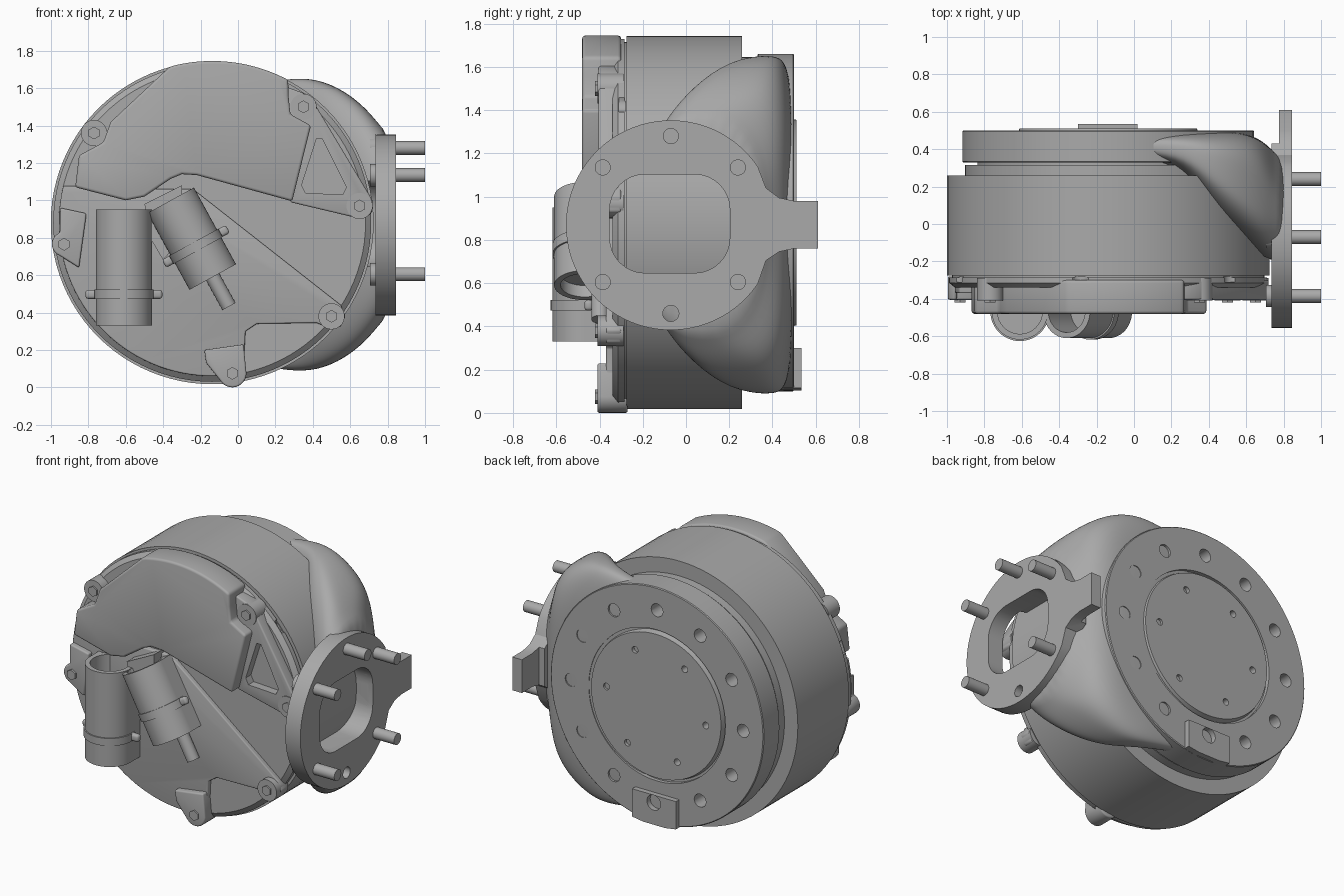
import bpy, bmesh
from math import sin, cos, pi, radians
from mathutils import Vector

cube = bpy.data.objects.get("Cube")
if cube:
    bpy.data.objects.remove(cube)

metal = bpy.data.materials.new("cast grey metal")
metal.use_nodes = True
GREY = (0.4, 0.4, 0.4, 1)
metal.diffuse_color = GREY
metal.node_tree.nodes["Principled BSDF"].inputs["Base Color"].default_value = GREY

CX, CZ = -0.138, 0.88      # main axis, running along y


def make(name, bm):
    bmesh.ops.recalc_face_normals(bm, faces=bm.faces)
    me = bpy.data.meshes.new(name)
    bm.to_mesh(me)
    bm.free()
    ob = bpy.data.objects.new(name, me)
    me.materials.append(metal)
    bpy.context.collection.objects.link(ob)
    return ob


def prism(name, pts, a, b, axis="Y", bevel=0):
    """Extrude an outline between a and b along the axis."""
    bm = bmesh.new()
    put = (lambda p, t: (p[0], t, p[1])) if axis == "Y" else (lambda p, t: (t, p[0], p[1]))
    low, high = [[bm.verts.new(put(p, t)) for p in pts] for t in (a, b)]
    bm.faces.new(low)
    bm.faces.new(high)
    for i in range(len(pts)):
        j = (i + 1) % len(pts)
        bm.faces.new((low[i], low[j], high[j], high[i]))
    ob = make(name, bm)
    if bevel:
        m = ob.modifiers.new("bevel", "BEVEL")
        m.width, m.segments, m.limit_method = bevel, 3, "ANGLE"
    return ob


def rod(name, p, q, r, n=32):
    """Cylinder from point p to point q."""
    p, q = Vector(p), Vector(q)
    bm = bmesh.new()
    bmesh.ops.create_cone(bm, cap_ends=True, segments=n, radius1=r, radius2=r, depth=(q - p).length)
    turn = Vector((0, 0, 1)).rotation_difference(q - p).to_matrix().to_4x4()
    bmesh.ops.transform(bm, matrix=turn, verts=bm.verts)
    bmesh.ops.translate(bm, vec=(p + q) / 2, verts=bm.verts)
    return make(name, bm)


def arc(cx, cz, r, start, end, n=24):
    angles = [radians(start + (end - start) * i / n) for i in range(n + 1)]
    return [(cx + r * cos(t), cz + r * sin(t)) for t in angles]


def cut(ob, cutters):
    for c in cutters:
        c.hide_render = True
        m = ob.modifiers.new("cut", "BOOLEAN")
        m.operation, m.object, m.solver = "DIFFERENCE", c, "EXACT"
    bake(ob)
    for c in cutters:
        bpy.data.objects.remove(c)


def bake(ob):
    bpy.context.view_layer.update()
    graph = bpy.context.evaluated_depsgraph_get()
    me = bpy.data.meshes.new_from_object(ob.evaluated_get(graph))
    ob.modifiers.clear()
    ob.data = me


# Turned housing: front lid, drum, groove, rear flange and rear disc
profile = [(0, -.34), (.82, -.34), (.85, -.315), (.85, -.285), (.835, -.285), (.835, -.275),
           (.863, -.275), (.863, .26), (.765, .26), (.765, .315), (.7, .315), (.7, .33),
           (.775, .33), (.78, .335), (.78, .495), (.775, .5), (.5, .5), (.5, .475),
           (.485, .475), (.475, .51), (0, .51)]
bm = bmesh.new()
chain = [bm.verts.new((CX + r, y, CZ)) for r, y in profile]
edges = [bm.edges.new(e) for e in zip(chain, chain[1:])]
bmesh.ops.spin(bm, geom=chain + edges, cent=(CX, 0, CZ), axis=(0, 1, 0), angle=2 * pi, steps=96)
bmesh.ops.remove_doubles(bm, verts=bm.verts, dist=0.0005)
housing = make("housing", bm)


def around(r, deg, y):
    return Vector((CX + r * sin(radians(deg)), y, CZ + r * cos(radians(deg))))


holes = [rod("cutter", around(.63, 30 * i, .4), around(.63, 30 * i, .6), .043, 20) for i in range(12) if i != 6]
holes += [rod("cutter", around(.365, 25 + 60 * i, .46), around(.365, 25 + 60 * i, .6), .022, 16) for i in range(6)]
holes += [rod("cutter", around(.87, 60 * i - 10, -.31), around(.87, 60 * i - 10, -.28), .05, 12) for i in range(6)]
cut(housing, holes)

# Rear locating pad with its hole
pad = prism("rear_pad", [(-.3, .3), (.02, .3), (.02, .116), (-.06, .104), (-.22, .104), (-.3, .116)], .45, .535)
cut(pad, [rod("cutter", (CX, .4, CZ - .63), (CX, .6, CZ - .63), .05)])

# Raised front cover with a stepped lower edge
prism("front_cover", [(-.87, 1.07), (-.85, 1.24), (-.72, 1.31), (-.68, 1.42), (-.37, 1.71)]
      + arc(CX, CZ, .865, 104, 62) + [(.27, 1.56), (.28, 1.46), (.39, 1.4), (.29, .995),
      (-.22, 1.135), (-.3, 1.14), (-.36, 1.115), (-.5, 1.02), (-.6, 1.0)], -.48, -.3, bevel=.015)

# Side web with triangular pocket
web = prism("cover_web", [(.25, 1.61), (.36, 1.57), (.42, 1.5), (.72, 1.0), (.715, .93), (.66, .9),
            (.28, .99), (.25, 1.2)], -.405, -.3, bevel=.01)
cut(web, [prism("cutter", [(.42, 1.33), (.34, 1.08), (.36, 1.04), (.56, 1.03), (.58, 1.07), (.45, 1.33)], -.5, -.35)])

# Low plate under the connectors
prism("connector_plate", [(-.24, 1.06), (.55, .44), (.575, .38), (.55, .325), (.5, .31), (.42, .345),
      (.1, .34), (.04, .3), (.03, .11)] + arc(CX, CZ, .82, -78, -194, 40) + [(-.5, 1.06)], -.37, -.3, bevel=.008)

# Bolt lugs
prism("lower_lug", arc(-.03, .075, .075, -150, 0, 12) + [(.03, .23), (-.18, .2), (-.17, .13)], -.41, -.27, bevel=.01)
prism("right_lug", arc(-.93, .765, .065, 110, 250, 12) + [(-.85, .64), (-.81, .93), (-.95, .96)], -.405, -.28, bevel=.01)
for name, x, z in [("upper_right_lug", -.77, 1.36), ("upper_left_lug", .35, 1.5),
                   ("left_lug", .65, .97), ("lower_left_lug", .5, .38)]:
    rod(name, (x, -.41, z), (x, -.29, z), .07)
for i, (x, z) in enumerate([(-.77, 1.36), (.35, 1.5), (.65, .97), (.5, .38), (-.03, .075), (-.93, .765)]):
    rod(f"lug_bolt_{i}", (x, -.42, z), (x, -.38, z), .034, 6)


# Barrel connectors: hollow tube, saddle and clamp ring
def connector(name, top, bottom, r, ring_at):
    y = -.468
    t, b = Vector((top[0], y, top[1])), Vector((bottom[0], y, bottom[1]))
    d = (b - t).normalized()
    side = Vector((-d.z, 0, d.x)) * r
    barrel = rod(name, t, b, r, 48)
    cut(barrel, [rod("cutter", t - d * .1, t + d * .25, r - .03), rod("cutter", b - d * .06, b + d * .1, r - .03)])
    corners = [t + d * .26 + side, t + d * .26 - side, b - d * .07 - side, b - d * .07 + side]
    prism(name + "_saddle", [(p.x, p.z) for p in corners], y, -.33)
    for s in (1, -1):
        cheek = [t + side * s, t + side * s * .8, b + side * s * .8, b + side * s]
        prism(name + "_cheek", [(p.x, p.z) for p in cheek], y, -.33)
    c = t.lerp(b, ring_at)
    rod(name + "_clamp", c - d * .025, c + d * .025, r + .008, 48)
    ear = side * 1.37
    ears = [c + ear - d * .024, c - ear - d * .024, c - ear + d * .024, c + ear + d * .024]
    prism(name + "_clamp_ears", [(p.x, p.z) for p in ears], -.47, -.43, bevel=.015)
    return b, d


connector("large_connector", (-.61, .95), (-.61, .33), .15, .73)
end, way = connector("small_connector", (-.36, 1.0), (-.135, .59), .142, .6)
rod("small_connector_pin", end - way * .1 + Vector((0, .07, 0)), end + way * .18 + Vector((0, .07, 0)), .04)
prism("connector_bridge", [(-.5, .98), (-.3, 1.08), (-.3, .8), (-.4, .68), (-.47, .8)], -.45, -.33)

# Side duct lofted from the rear flange to the outlet
sections = [(-.1, .34, .42, .485, .72), (.08, .31, .4, .49, .75), (.27, .26, .38, .497, .785),
            (.42, .02, .3, .497, .785), (.57, -.1, .2, .495, .72), (.69, -.19, .12, .45, .62),
            (.76, -.22, .08, .37, .53), (.82, -.23, .05, .35, .47)]
bm = bmesh.new()
loops = []
for x, front, mid, back, half in sections:
    loop = []
    for i in range(32):
        t = 2 * pi * (i + .5) / 32
        c, s = cos(t), sin(t)
        power = .45 if c > 0 and x < .7 else .85
        y = mid + ((back - mid) if c > 0 else (mid - front)) * abs(c) ** power * (1 if c > 0 else -1)
        z = CZ - .01 + half * abs(s) ** power * (1 if s > 0 else -1)
        loop.append(bm.verts.new((x, y, z)))
    loops.append(loop)
for a, b in zip(loops, loops[1:]):
    for i in range(32):
        j = (i + 1) % 32
        bm.faces.new((a[i], a[j], b[j], b[i]))
bm.faces.new(loops[0])
bm.faces.new(loops[-1])
duct = make("side_duct", bm)
duct.modifiers.new("smooth", "SUBSURF").levels = 2


def opening(a, b):
    pts = []
    for y, z, start in [(.04, .94, 0), (-.19, .94, 90), (-.19, .81, 180), (.04, .81, 270)]:
        pts += arc(y, z, .163, start, start + 90, 8)
    return prism("cutter", pts, a, b, "X")


cut(duct, [opening(.6, 1)])

# Outlet flange with tab, opening and one empty bolt hole
FY, FZ = -.07, .868
tab = [(.37, .705), (.43, .745), (.5, .76), (.61, .76), (.61, .98), (.5, .98), (.43, .995), (.37, 1.04)]
flange = prism("outlet_flange", arc(FY, FZ, .485, 34, 326, 64) + tab, .735, .845, "X")
low = rod("cutter", (.7, FY, .46), (.9, FY, .46), .037)
step = prism("cutter", [(.43, .6), (.7, .6), (.7, 1.1), (.43, 1.1)], .7, .775, "X")
cut(flange, [opening(.6, 1), low, step])

# Studs with round heads behind the flange
for i, (y, z) in enumerate([(-.07, 1.28), (.24, 1.135), (-.385, 1.135), (.24, .605), (-.385, .605)]):
    rod(f"stud_{i}", (.72, y, z), (1.0, y, z), .037)
    rod(f"stud_head_{i}", (.705, y, z), (.74, y, z), .06)

# Smooth shading with crisp edges
for ob in bpy.context.collection.objects:
    if ob.type == "MESH" and metal.name in ob.data.materials:
        if ob.modifiers:
            bake(ob)
        bpy.ops.object.select_all(action="DESELECT")
        ob.select_set(True)
        bpy.context.view_layer.objects.active = ob
        bpy.ops.object.shade_smooth_by_angle(angle=radians(32))
